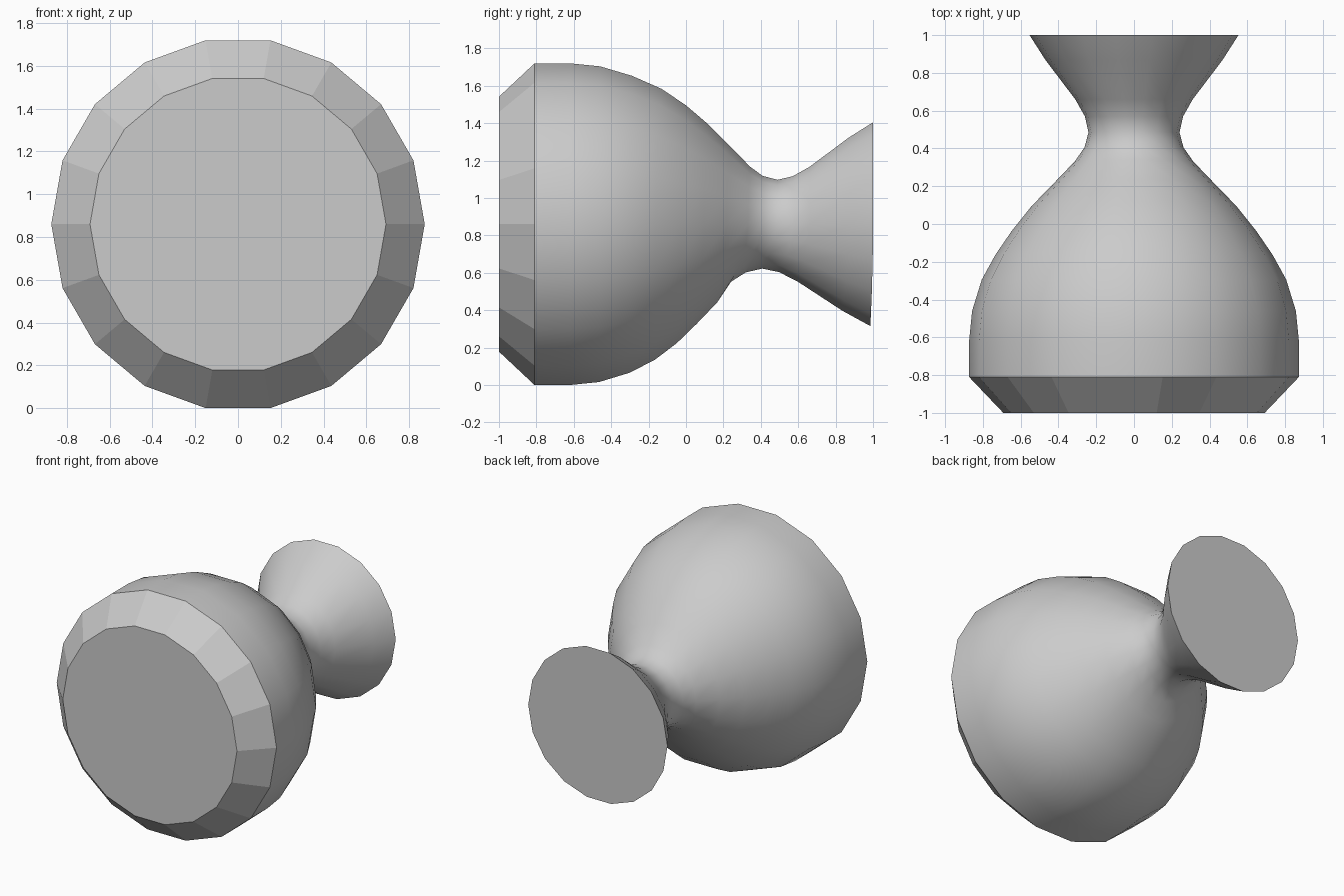
import bpy, bmesh
from math import sin, cos, pi

if "Cube" in bpy.data.objects:
    bpy.data.objects.remove(bpy.data.objects["Cube"])

SIDES = 18
AXIS_Z = 0.86

# Rings along the axis: y, radius, y shift at the sides, y shift at the bottom
RINGS = [
    (-1.00, 0.692, 0, 0),
    (-0.81, 0.873, 0, 0),
    (-0.62, 0.873, 0, 0),
    (-0.46, 0.857, 0, -0.005),
    (-0.29, 0.806, -0.005, -0.01),
    (-0.13, 0.735, -0.035, -0.035),
    (0.00, 0.646, -0.035, -0.05),
    (0.12, 0.542, -0.025, -0.065),
    (0.235, 0.425, -0.02, -0.07),
    (0.342, 0.313, -0.01, -0.105),
    (0.41, 0.262, -0.005, -0.094),
    (0.49, 0.241, -0.005, -0.085),
    (0.57, 0.260, 0, -0.075),
    (0.66, 0.311, 0, -0.066),
    (0.87, 0.470, 0, -0.035),
    (1.00, 0.553, 0, -0.015),
]


def add_ring(bm, y, radius, side, bottom):
    ring = []
    for k in range(SIDES):
        a = 2 * pi * k / SIDES
        s = sin(a)
        # the underside of the neck is pulled slightly forward
        target = 0 if s > 0 else bottom
        shift = side + (target - side) * s * s
        ring.append(bm.verts.new((radius * cos(a), y + shift, AXIS_Z + radius * s)))
    return ring


bm = bmesh.new()
rings = [add_ring(bm, *r) for r in RINGS]

# Faceted front bevel, then smooth bulb, neck and flared end
for i, (a, b) in enumerate(zip(rings, rings[1:])):
    for k in range(SIDES):
        n = (k + 1) % SIDES
        face = bm.faces.new((a[k], a[n], b[n], b[k]))
        face.smooth = i > 0

# Flat caps
bm.faces.new(rings[0])
bm.faces.new(rings[-1])
bmesh.ops.recalc_face_normals(bm, faces=bm.faces[:])

# Hard edges where flat and smooth areas meet
for e in bm.edges:
    if len({f.smooth for f in e.link_faces}) > 1:
        e.smooth = False

mesh = bpy.data.meshes.new("bulb_knob")
bm.to_mesh(mesh)
bm.free()
obj = bpy.data.objects.new("bulb_knob", mesh)
bpy.context.collection.objects.link(obj)
